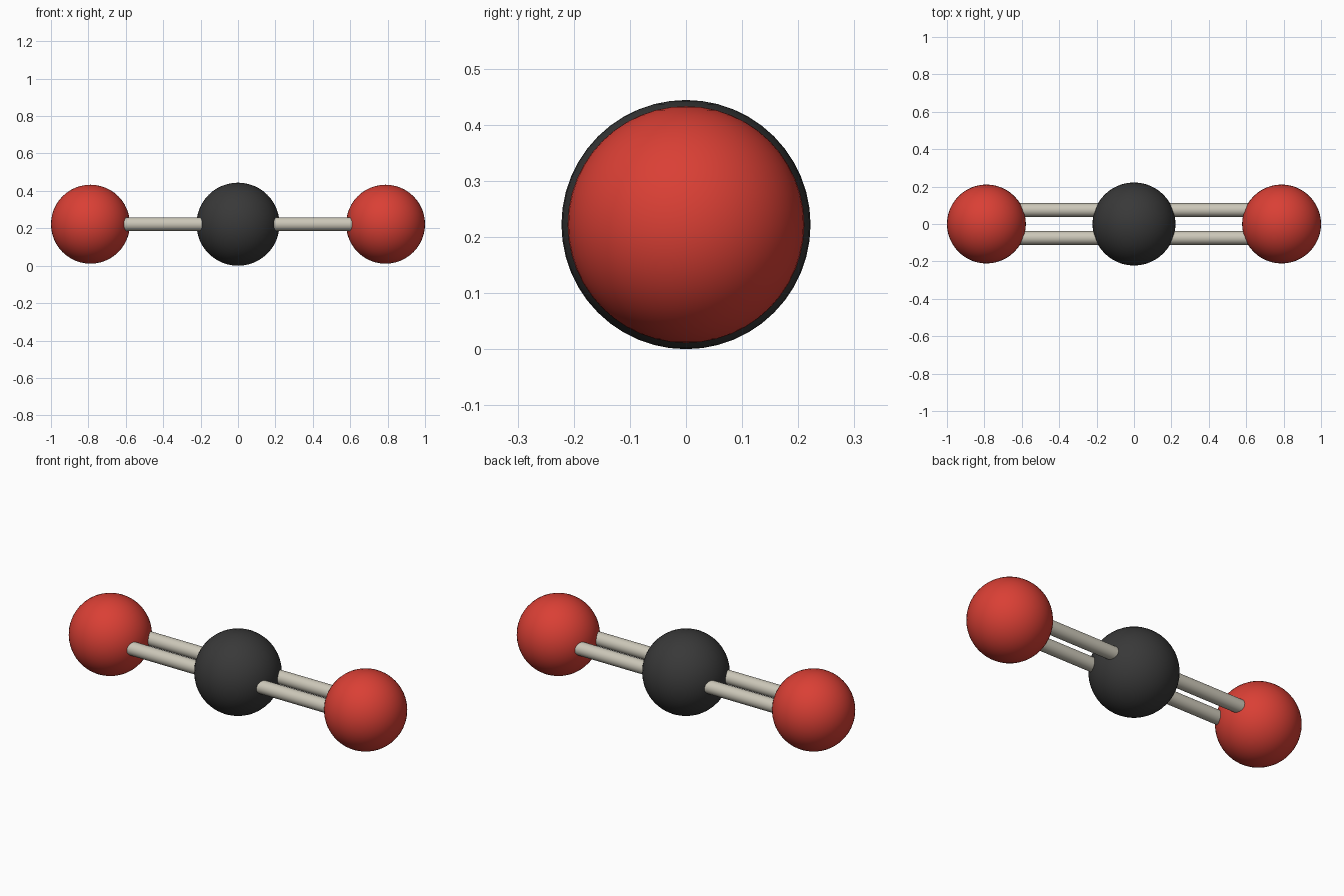
import bpy
from math import pi

if "Cube" in bpy.data.objects:
    bpy.data.objects.remove(bpy.data.objects["Cube"])

R_C, R_O, R_BOND = 0.222, 0.211, 0.0365   # radii of centre atom, end atoms, bond rods
D, GAP = 0.789, 0.0745                    # atom spacing, bond offset in y


def material(name, rgb):
    m = bpy.data.materials.new(name)
    m.diffuse_color = (*rgb, 1)
    m.use_nodes = True
    m.node_tree.nodes["Principled BSDF"].inputs["Base Color"].default_value = m.diffuse_color
    return m


def finish(name, mat):
    ob = bpy.context.object
    ob.name = name
    ob.data.materials.append(mat)
    bpy.ops.object.shade_smooth_by_angle()


def atom(name, x, r, mat):
    bpy.ops.mesh.primitive_uv_sphere_add(segments=48, ring_count=24, radius=r,
                                         location=(x, 0, R_C))
    finish(name, mat)


def bond(name, side, y, mat):
    bpy.ops.mesh.primitive_cylinder_add(vertices=24, radius=R_BOND, depth=D,
                                        location=(side * D / 2, y, R_C),
                                        rotation=(0, pi / 2, 0))
    finish(name, mat)


black = material("carbon_black", (0.04, 0.04, 0.04))
red = material("oxygen_red", (0.70, 0.05, 0.035))
beige = material("bond_beige", (0.60, 0.57, 0.48))

# Centre atom
atom("carbon_atom", 0, R_C, black)

# End atoms, each joined to the centre by a double bond
for side, label in ((-1, "left"), (1, "right")):
    atom(f"oxygen_atom_{label}", side * D, R_O, red)
    for y, row in ((-GAP, "front"), (GAP, "back")):
        bond(f"bond_{label}_{row}", side, y, beige)
